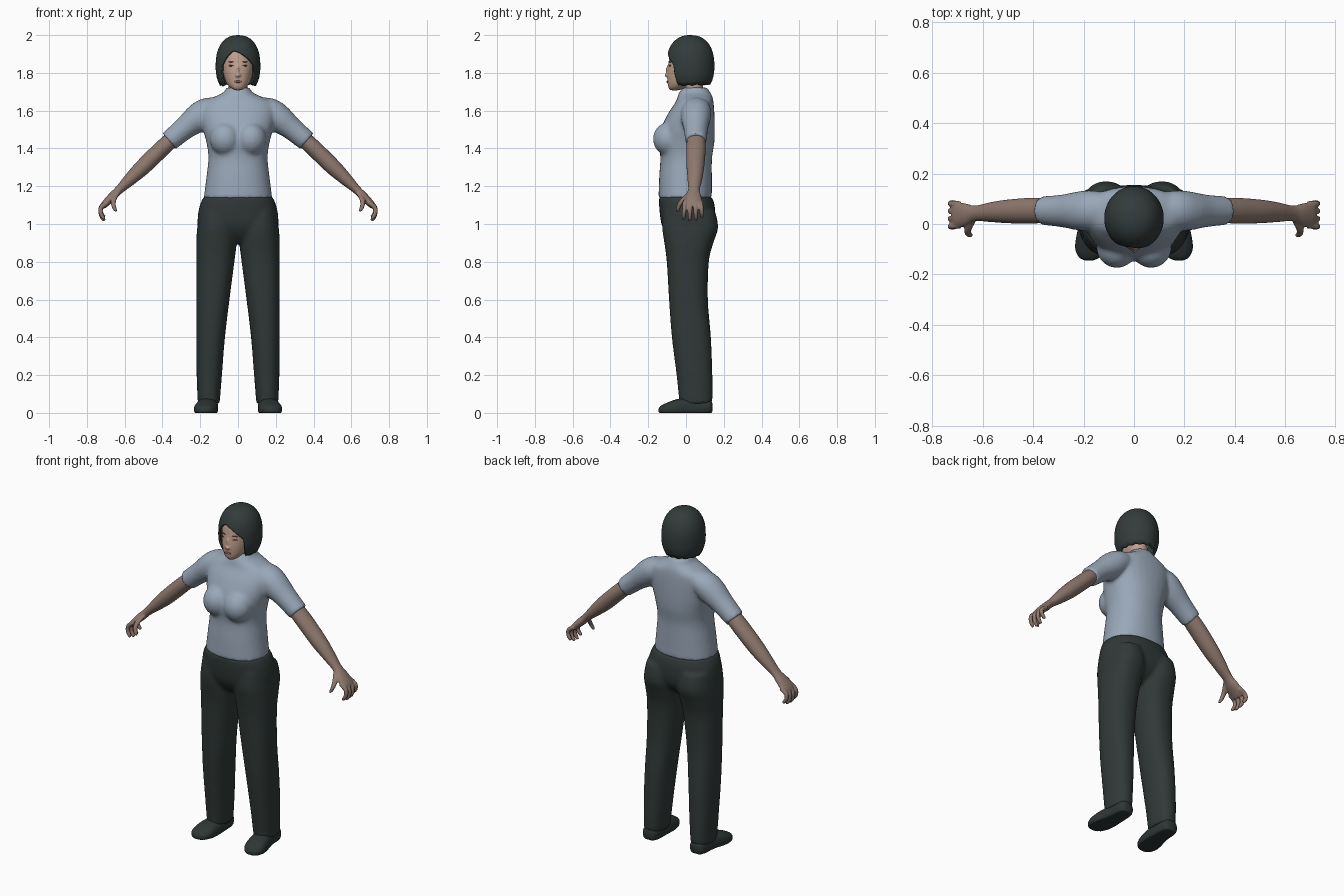
import bpy, bmesh, math
from mathutils import Vector, Matrix

if "Cube" in bpy.data.objects:
    bpy.data.objects.remove(bpy.data.objects["Cube"])

X, Y, Z = Vector((1, 0, 0)), Vector((0, 1, 0)), Vector((0, 0, 1))


def material(name, r, g, b):
    m = bpy.data.materials.new(name)
    m.use_nodes = True
    m.diffuse_color = (r, g, b, 1)
    bsdf = m.node_tree.nodes["Principled BSDF"]
    bsdf.inputs["Base Color"].default_value = (r, g, b, 1)
    bsdf.inputs["Roughness"].default_value = 0.8
    return m


shirt_blue = material("shirt_blue", 0.32, 0.39, 0.48)
trouser_dark = material("trouser_dark", 0.03, 0.041, 0.039)
shoe_dark = material("shoe_dark", 0.027, 0.037, 0.035)
hair_dark = material("hair_dark", 0.033, 0.045, 0.044)
face_skin = material("face_skin", 0.53, 0.35, 0.27)
arm_skin = material("arm_skin", 0.27, 0.19, 0.155)
lip_red = material("lip_red", 0.3, 0.13, 0.11)
eye_brown = material("eye_brown", 0.09, 0.06, 0.05)


def spline(rings, steps):
    """Catmull-Rom interpolation of whole rings."""
    r = [Vector(q) for q in rings]
    r = [r[0]] + r + [r[-1]]
    out = []
    for a, b, c, d in zip(r, r[1:], r[2:], r[3:]):
        for i in range(steps):
            t = i / steps
            out.append((b * 2 + (c - a) * t + (a * 2 - b * 5 + c * 4 - d) * t ** 2
                        + (b * 3 - a - c * 3 + d) * t ** 3) * 0.5)
    return out + [r[-1]]


def loft(bm, rings, u=X, axis=None, side=1, power=2.0, sides=32, steps=5, floor=None):
    """Skin rings (x, y, z, radius along u, radius across u)."""
    path = spline(rings, steps)
    loops = []
    for i, q in enumerate(path):
        t = axis or (path[min(i + 1, len(path) - 1)].xyz - path[max(i - 1, 0)].xyz).normalized()
        v = t.cross(u).normalized()
        loop = []
        for k in range(sides):
            a = math.tau * k / sides
            c, s = math.cos(a), math.sin(a)
            p = q.xyz + u * q[3] * math.copysign(abs(c) ** (2 / power), c) \
                + v * q[4] * math.copysign(abs(s) ** (2 / power), s)
            if floor is not None:
                p.z = max(p.z, floor)
            loop.append(bm.verts.new((p.x * side, p.y, p.z)))
        loops.append(loop)
    for a, b in zip(loops, loops[1:]):
        for k in range(sides):
            j = (k + 1) % sides
            bm.faces.new((a[k], a[j], b[j], b[k]))
    bm.faces.new(loops[0])
    bm.faces.new(loops[-1])


def upright(rows):
    """Turn (x, z, half width, front y, back y) rows into rings."""
    return [(x, (f + b) / 2, z, w, (b - f) / 2) for x, z, w, f, b in rows]


def blob(bm, loc, size, turn=0.0):
    m = Matrix.Translation(loc) @ Matrix.Rotation(turn, 4, "Z") @ Matrix.Diagonal((*size, 1))
    bmesh.ops.create_uvsphere(bm, u_segments=24, v_segments=16, radius=1, matrix=m)


def finish(bm, name, mat, voxel=0, smooth=0):
    bmesh.ops.recalc_face_normals(bm, faces=bm.faces)
    for f in bm.faces:
        f.smooth = True
    me = bpy.data.meshes.new(name)
    bm.to_mesh(me)
    bm.free()
    me.materials.append(mat)
    ob = bpy.data.objects.new(name, me)
    bpy.context.collection.objects.link(ob)
    if voxel:
        mod = ob.modifiers.new("Blend", "REMESH")
        mod.mode, mod.voxel_size, mod.use_smooth_shade = "VOXEL", voxel, True
        mod = ob.modifiers.new("Smooth", "SMOOTH")
        mod.factor, mod.iterations = 0.5, smooth
    return ob


# Shirt: torso, bust and sleeves blended together
bm = bmesh.new()
loft(bm, upright([
    (0, 1.135, .182, -.146, .137), (0, 1.25, .167, -.142, .137), (0, 1.35, .157, -.136, .138),
    (0, 1.43, .167, -.145, .15), (0, 1.51, .188, -.13, .152), (0, 1.59, .2, -.092, .15),
    (0, 1.645, .185, -.055, .146), (0, 1.68, .11, -.043, .138), (0, 1.7, .073, -.035, .126),
    (0, 1.722, .063, -.015, .115)]), axis=Z, power=2.2)
for s in (1, -1):
    blob(bm, (s * .068, -.092, 1.45), (.082, .083, .088))
    loft(bm, [(.08, .055, 1.625, .06, .045), (.16, .055, 1.6, .078, .07), (.215, .052, 1.56, .078, .075),
              (.285, .052, 1.505, .065, .061), (.365, .053, 1.438, .057, .055)], u=Y, side=s)
finish(bm, "shirt", shirt_blue, .01, 8)

# Trousers: pelvis and two legs
bm = bmesh.new()
loft(bm, upright([
    (0, 1.145, .182, -.142, .137), (0, 1.09, .205, -.142, .153), (0, 1.0, .213, -.13, .152),
    (0, .94, .17, -.1, .12), (0, .9, .08, -.06, .07)]), axis=Z, power=2.3)
for s in (1, -1):
    loft(bm, upright([
        (.108, 1.07, .095, -.12, .155), (.111, .98, .105, -.126, .17), (.114, .9, .107, -.115, .145),
        (.12, .8, .101, -.102, .121), (.133, .6, .088, -.09, .116), (.145, .4, .076, -.075, .132),
        (.152, .2, .067, -.05, .14), (.155, .05, .058, -.035, .14)]), axis=Z, side=s, power=2.3)
finish(bm, "trousers", trouser_dark, .01, 6)

# Shoes with flat soles
for s, n in ((1, "left"), (-1, "right")):
    bm = bmesh.new()
    loft(bm, [(.158, .14, .03, .02, .02), (.157, .12, .03, .045, .045), (.158, .03, .028, .053, .055),
              (.168, -.05, .022, .061, .05), (.174, -.1, .018, .059, .036), (.177, -.133, .016, .04, .022),
              (.178, -.145, .014, .015, .009)], axis=Y, side=s, power=2.3, floor=0)
    finish(bm, n + "_shoe", shoe_dark)

# Arms with curled fingers
for s, n in ((1, "left"), (-1, "right")):
    bm = bmesh.new()
    loft(bm, [(.32, .053, 1.475, .046, .042), (.4, .053, 1.402, .051, .044), (.5, .05, 1.305, .047, .043),
              (.57, .047, 1.238, .039, .034), (.63, .042, 1.18, .031, .023), (.667, .037, 1.143, .044, .023),
              (.703, .035, 1.107, .052, .019), (.716, .035, 1.09, .046, .014)], u=Y, side=s)
    for i, reach in enumerate((.9, 1, .97, .8)):
        y = -.006 + i * .028
        bend = [(.69, 1.115, .013), (.722, 1.088, .0125), (.728, 1.06, .0115), (.72, 1.035, .011),
                (.706, 1.017, .008)]
        loft(bm, [(x, y + (i - 1.5) * .05 * (1.115 - z), 1.115 - (1.115 - z) * reach, r, r)
                  for x, z, r in bend], u=Y, side=s, sides=12, steps=3)
    loft(bm, [(.64, .02, 1.165, .016, .016), (.657, -.012, 1.133, .016, .016), (.66, -.033, 1.105, .013, .013),
              (.652, -.043, 1.078, .011, .011), (.645, -.045, 1.066, .006, .006)],
         u=Y, axis=-Z, side=s, sides=12)
    finish(bm, n + "_arm", arm_skin, .0045, 3)

# Head with nose, chin and neck
bm = bmesh.new()
loft(bm, [(0, -.06, 1.708, .018, .022), (0, -.046, 1.722, .04, .047), (0, -.02, 1.75, .063, .078),
          (0, -.002, 1.8, .079, .097), (0, .01, 1.86, .087, .102), (0, .017, 1.91, .082, .098),
          (0, .022, 1.95, .06, .075), (0, .022, 1.972, .025, .03)], axis=Z, power=2.1)
loft(bm, [(0, .05, 1.66, .054, .054), (0, .04, 1.71, .05, .052), (0, .03, 1.79, .05, .055)], axis=Z)
blob(bm, (0, -.097, 1.788), (.015, .018, .011))
blob(bm, (0, -.094, 1.812), (.008, .013, .03))
finish(bm, "head", face_skin, .005, 4)

# Lips, eyes and brows as thin plates on the face
bm = bmesh.new()
blob(bm, (0, -.0985, 1.753), (.022, .005, .006))
finish(bm, "lips", lip_red)
for s, n in ((1, "left"), (-1, "right")):
    bm = bmesh.new()
    blob(bm, (s * .037, -.0845, 1.838), (.015, .0045, .0035), s * .36)
    finish(bm, n + "_eye", eye_brown)
    bm = bmesh.new()
    blob(bm, (s * .037, -.0835, 1.858), (.017, .0045, .002), s * .36)
    finish(bm, n + "_brow", eye_brown)


# Bobbed hair: meridians from the crown down to a swept hairline
def hair_radius(z):
    if z > 1.84:
        return max(0, 1 - ((z - 1.84) / .16) ** 2.3) ** (1 / 2.3)
    return 1 - .2 * (max(0, 1.82 - z) / .09) ** 2


def hairline(a):
    s = a / math.radians(46)
    if abs(s) < 1:
        d = (s + .25) / (1.25 if s > -.25 else -.75)
        return 1.917 - .075 * d ** 1.6
    low = 1.728 + .012 * (abs(a) / math.pi) + .003 * math.sin(a * 14)
    return low + .1 * max(0, 1 - (abs(s) - 1) * 8)


bm = bmesh.new()
columns, rows = 128, 20
crown = bm.verts.new((0, .025, 2))
grid = []
for c in range(columns):
    a = math.tau * c / columns - math.pi
    col = []
    for i in range(1, rows + 1):
        z = 2 - (2 - hairline(a)) * (i / rows) ** 1.7
        r = hair_radius(z)
        col.append(bm.verts.new((math.sin(a) * .118 * r, .023 - math.cos(a) * .127 * r, z)))
    grid.append(col)
for c in range(columns):
    p, q = grid[c], grid[(c + 1) % columns]
    bm.faces.new((crown, p[0], q[0]))
    for i in range(rows - 1):
        bm.faces.new((p[i], p[i + 1], q[i + 1], q[i]))
hair = finish(bm, "hair", hair_dark)
mod = hair.modifiers.new("Thickness", "SOLIDIFY")
mod.thickness, mod.offset = .012, -1
